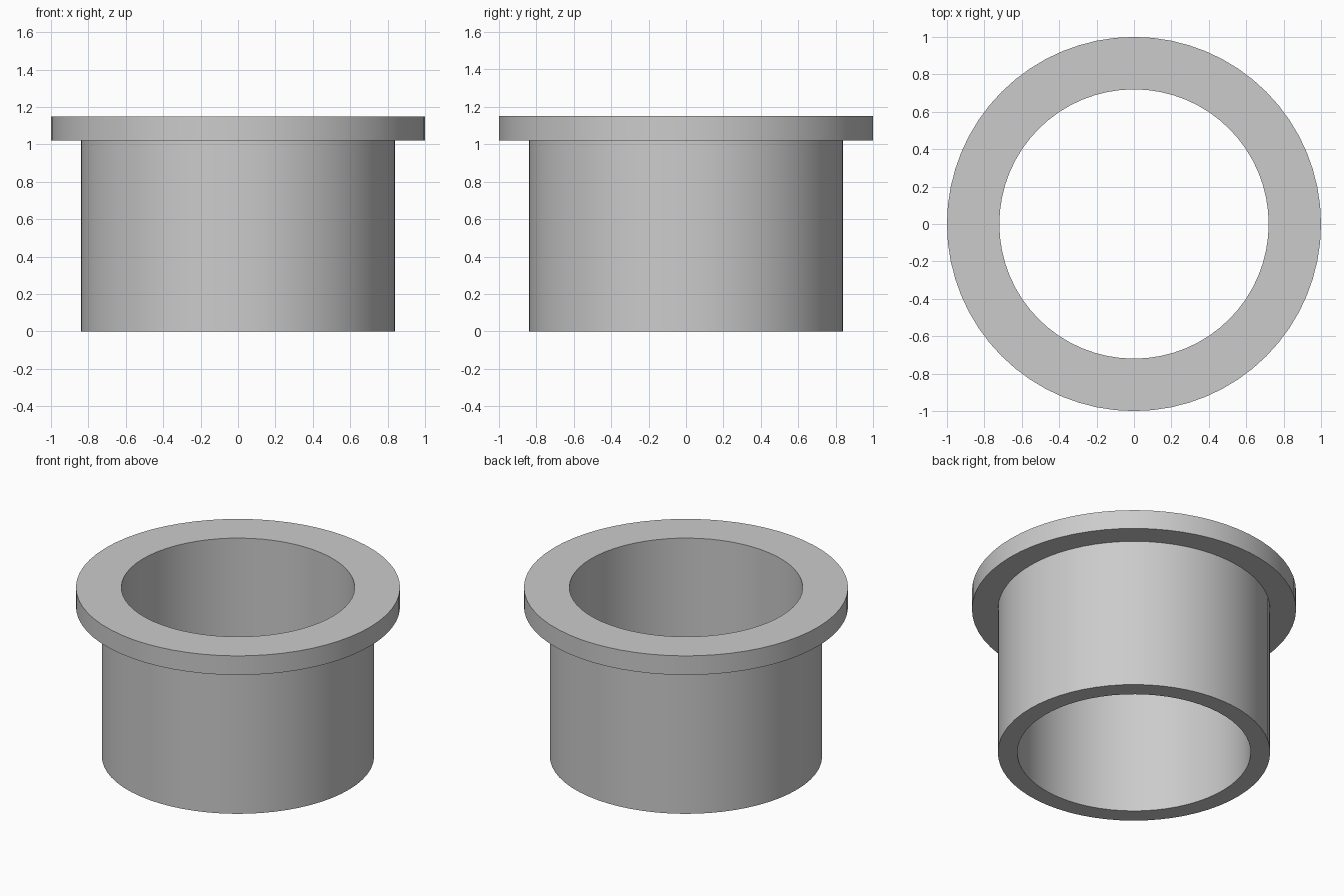
import bpy, bmesh, math

if "Cube" in bpy.data.objects:
    bpy.data.objects.remove(bpy.data.objects["Cube"])

SEGMENTS = 64

# Closed cross-section (radius, height): bore, tube wall and top flange
PROFILE = [(0.72, 0.0), (0.84, 0.0), (0.84, 1.02), (1.0, 1.02),
           (1.0, 1.15), (0.72, 1.15)]


def lathe(name, profile, segments):
    """Revolve a closed profile around the z axis."""
    bm = bmesh.new()
    rings = []
    for i in range(segments):
        a = 2 * math.pi * i / segments
        rings.append([bm.verts.new((r * math.cos(a), r * math.sin(a), z))
                      for r, z in profile])
    n = len(profile)
    for i in range(segments):
        cur, nxt = rings[i], rings[(i + 1) % segments]
        for j in range(n):
            k = (j + 1) % n
            bm.faces.new((cur[j], nxt[j], nxt[k], cur[k]))
    bmesh.ops.recalc_face_normals(bm, faces=bm.faces)
    mesh = bpy.data.meshes.new(name)
    bm.to_mesh(mesh)
    bm.free()
    obj = bpy.data.objects.new(name, mesh)
    bpy.context.collection.objects.link(obj)
    return obj


# Flanged bushing
bushing = lathe("flanged_bushing", PROFILE, SEGMENTS)
bpy.context.view_layer.objects.active = bushing
bushing.select_set(True)
bpy.ops.object.shade_smooth_by_angle(angle=math.radians(30))
